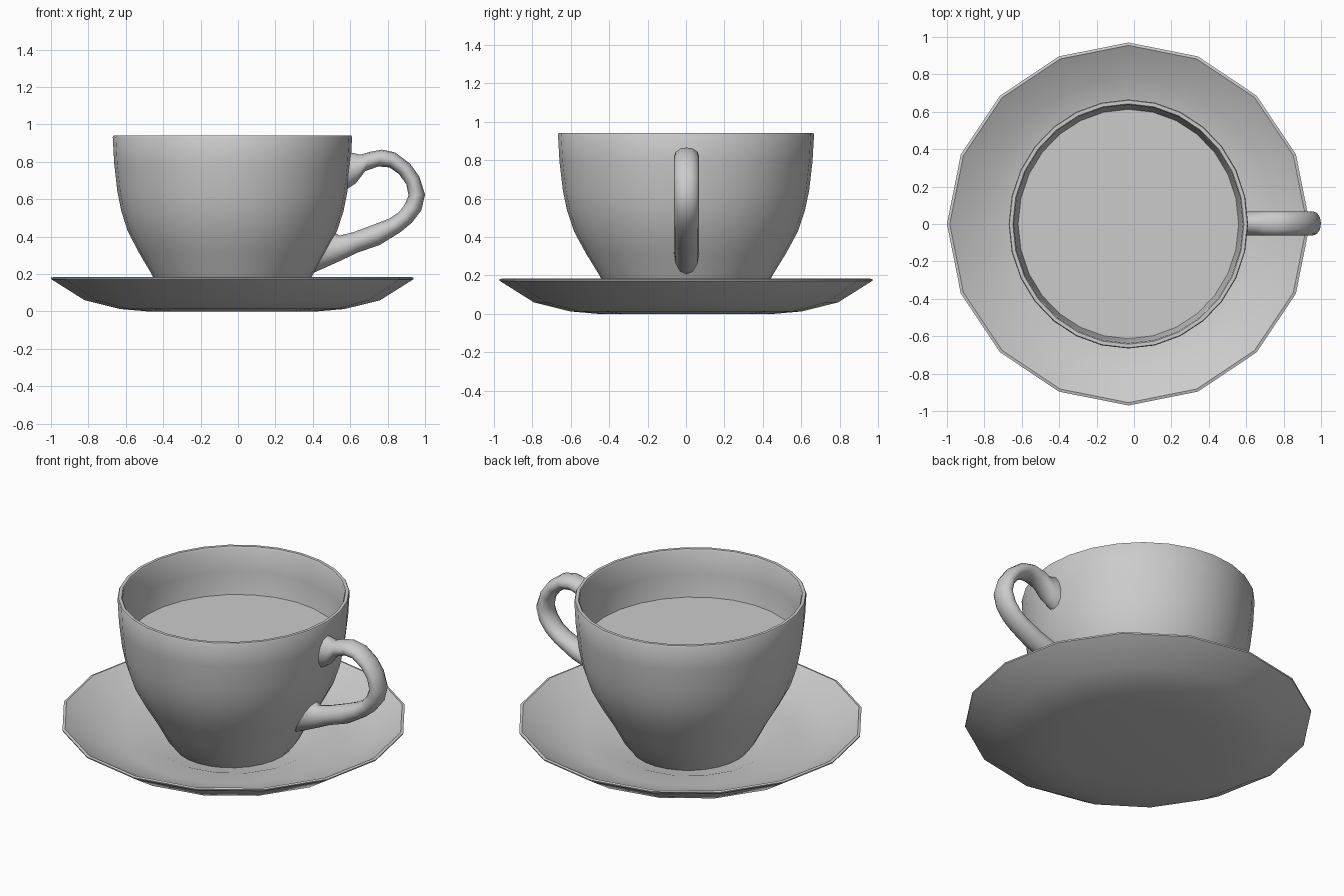
import bpy, bmesh, math

if "Cube" in bpy.data.objects:
    bpy.data.objects.remove(bpy.data.objects["Cube"])

CX = -0.03  # shared axis of cup and saucer


def finish(name, bm, angle=40):
    bmesh.ops.remove_doubles(bm, verts=bm.verts, dist=1e-5)
    bmesh.ops.recalc_face_normals(bm, faces=bm.faces)
    me = bpy.data.meshes.new(name)
    bm.to_mesh(me)
    bm.free()
    ob = bpy.data.objects.new(name, me)
    bpy.context.collection.objects.link(ob)
    bpy.ops.object.select_all(action='DESELECT')
    ob.select_set(True)
    bpy.context.view_layer.objects.active = ob
    bpy.ops.object.shade_smooth_by_angle(angle=math.radians(angle))
    return ob


def bridge(bm, rings):
    for a, b in zip(rings, rings[1:]):
        n = len(a)
        for i in range(n):
            bm.faces.new((a[i], a[(i + 1) % n], b[(i + 1) % n], b[i]))


def lathe(name, profile, sides, dy=0.0):
    """Revolve (radius, z) points; dy widens the radius along y. Ends are capped."""
    bm = bmesh.new()
    rings = []
    for r, z in profile:
        ring = []
        for i in range(sides):
            a = 2 * math.pi * i / sides
            ring.append(bm.verts.new((CX + r * math.cos(a), r * (1 + dy) * math.sin(a), z)))
        rings.append(ring)
    bridge(bm, rings)
    bm.faces.new(rings[0])
    if len(rings) > 1:
        bm.faces.new(rings[-1])
    return finish(name, bm)


# Saucer: 16-sided dish with a shallow well for the cup
lathe("saucer", [(0.45, 0.0), (0.60, 0.013), (0.79, 0.06), (0.968, 0.172), (0.97, 0.18),
                 (0.955, 0.184), (0.78, 0.085), (0.60, 0.047), (0.44, 0.04),
                 (0.40, 0.025)], 16)

# Cup: slightly oval bowl with thin wall
lathe("cup", [(0.33, 0.027), (0.37, 0.08), (0.435, 0.205), (0.50, 0.315), (0.56, 0.43),
              (0.595, 0.54), (0.615, 0.64), (0.632, 0.79), (0.64, 0.933), (0.636, 0.94),
              (0.618, 0.94), (0.612, 0.93), (0.604, 0.79), (0.588, 0.64), (0.53, 0.43),
              (0.41, 0.22), (0.33, 0.10)], 28, 0.04)

# Drink surface
lathe("drink", [(0.59, 0.655)], 28, 0.04)

# Handle: oval sections spanning outer and inner edge points (x, z, x, z)
spans = [(0.59, 0.853, 0.57, 0.645), (0.655, 0.838, 0.63, 0.685), (0.70, 0.852, 0.68, 0.75),
         (0.77, 0.865, 0.75, 0.775), (0.84, 0.85, 0.81, 0.77), (0.92, 0.79, 0.86, 0.735),
         (0.97, 0.72, 0.90, 0.68), (1.0, 0.625, 0.912, 0.62), (0.98, 0.54, 0.89, 0.57),
         (0.93, 0.475, 0.86, 0.53), (0.87, 0.425, 0.81, 0.497), (0.757, 0.355, 0.72, 0.462),
         (0.64, 0.315, 0.62, 0.425), (0.55, 0.272, 0.54, 0.405), (0.39, 0.20, 0.51, 0.43)]
bm = bmesh.new()
rings = []
for ox, oz, ix, iz in spans:
    ring = []
    for i in range(12):
        a = 2 * math.pi * i / 12
        t = 0.5 + 0.5 * math.cos(a)
        ring.append(bm.verts.new((ix + (ox - ix) * t, 0.003 + 0.065 * math.sin(a),
                                  iz + (oz - iz) * t)))
    rings.append(ring)
bridge(bm, rings)
bm.faces.new(rings[0])
bm.faces.new(rings[-1])
finish("handle", bm, 50)
